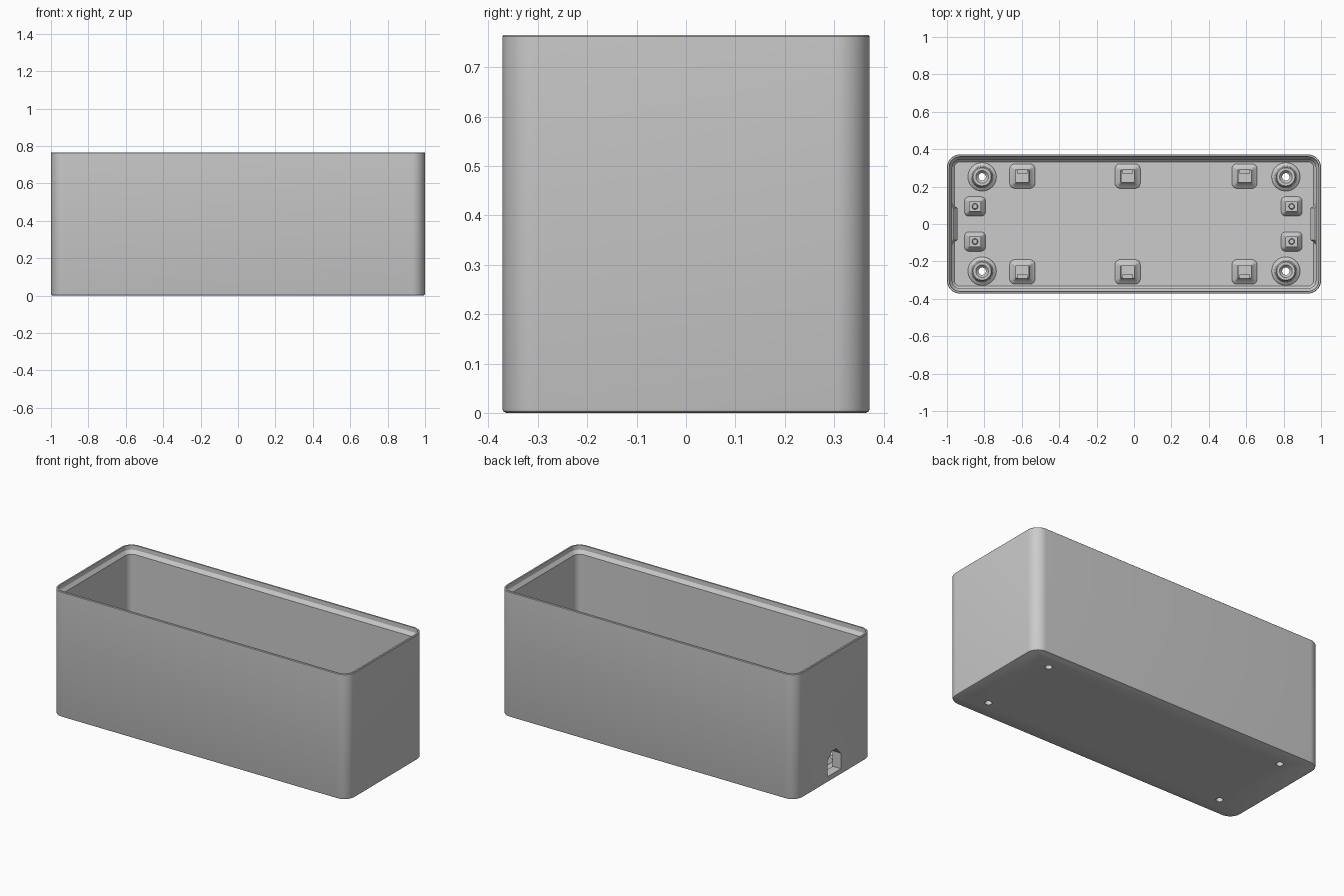
import bpy, bmesh, math
from math import cos, sin, pi

cube = bpy.data.objects.get("Cube")
if cube:
    bpy.data.objects.remove(cube)

grey = bpy.data.materials.new("light_grey")
grey.use_nodes = True
grey.diffuse_color = (0.6, 0.6, 0.6, 1)
grey.node_tree.nodes["Principled BSDF"].inputs["Base Color"].default_value = (0.6, 0.6, 0.6, 1)

HX, HY, H, R = 1.0, 0.372, 0.765, 0.07   # half length, half width, height, corner radius
FLOOR = 0.03


def make(name, bm, loc=(0, 0, 0)):
    bmesh.ops.recalc_face_normals(bm, faces=bm.faces)
    me = bpy.data.meshes.new(name)
    bm.to_mesh(me)
    bm.free()
    me.materials.append(grey)
    ob = bpy.data.objects.new(name, me)
    ob.location = loc
    bpy.context.collection.objects.link(ob)
    return ob


def select(ob):
    bpy.ops.object.select_all(action='DESELECT')
    ob.select_set(True)
    bpy.context.view_layer.objects.active = ob


def smooth(ob):
    select(ob)
    bpy.ops.object.shade_smooth_by_angle(angle=math.radians(30))


def round_rect(hx, hy, r, z, steps):
    pts = []
    for q, (sx, sy) in enumerate([(1, 1), (-1, 1), (-1, -1), (1, -1)]):
        for i in range(steps + 1):
            a = (q + i / steps) * pi / 2
            pts.append((sx * (hx - r) + r * cos(a), sy * (hy - r) + r * sin(a), z))
    return pts


def loft(rings, caps=True):
    bm = bmesh.new()
    loops = [[bm.verts.new(p) for p in ring] for ring in rings]
    for a, b in zip(loops, loops[1:]):
        for i in range(len(a)):
            j = (i + 1) % len(a)
            bm.faces.new((a[i], a[j], b[j], b[i]))
    if caps:
        bm.faces.new(loops[0])
        bm.faces.new(loops[-1])
    return bm


def stacked(hx, hy, r, layers, steps):
    """Rounded rectangle sections given as (inset, z)."""
    return loft([round_rect(hx - d, hy - d, max(r - d, 0.004), z, steps) for d, z in layers])


def lathe(profile, n=32, caps=False):
    return loft([[(r * cos(2 * pi * i / n), r * sin(2 * pi * i / n), z) for i in range(n)]
                 for r, z in profile], caps)


def cut(ob, cutter):
    select(ob)
    mod = ob.modifiers.new("cut", 'BOOLEAN')
    mod.operation, mod.solver, mod.object = 'DIFFERENCE', 'EXACT', cutter
    bpy.ops.object.modifier_apply(modifier=mod.name)


# Open case with a stepped rim
case = make("case_shell", stacked(HX, HY, R, [
    (0.008, 0), (0.002, 0.003), (0, 0.009), (0, H - 0.003), (0.003, H), (0.012, H),
    (0.013, H - 0.027), (0.028, H - 0.048), (0.028, 0.042), (0.04, FLOOR)], 12))

# Thickened wall pads at both ends
pads = []
for side, name in ((-1, "right_end_pad"), (1, "left_end_pad")):
    rings = [[(side * 0.985, -0.12, z), (side * 0.985, 0.12, z),
              (side * x, 0.085, z), (side * x, -0.085, z)]
             for x, z in ((0.945, 0.02), (0.945, 0.21), (0.968, 0.24))]
    pads.append(make(name, loft(rings)))

# Gabled cable port through one end
gable = [(-0.065, 0.035), (0.065, 0.035), (0.065, 0.13), (0.02, 0.175), (-0.02, 0.175), (-0.065, 0.13)]
port = make("port_cutter", loft([[(x, y, z) for y, z in gable] for x in (-1.1, -0.9)]))
for ob in (case, pads[0]):
    cut(ob, port)
bpy.data.objects.remove(port)

# Screw holes and hollow screw posts in the corners
for sx in (-1, 1):
    for sy in (-1, 1):
        loc = (sx * 0.812, sy * 0.252, 0)
        drill = make("drill", lathe([(0.02, -0.1), (0.02, 0.2)], caps=True), loc)
        cut(case, drill)
        bpy.data.objects.remove(drill)
        smooth(make("screw_post", lathe([
            (0.078, FLOOR - 0.005), (0.074, 0.036), (0.06, 0.046), (0.054, 0.06), (0.054, 0.1),
            (0.048, 0.106), (0.034, 0.106), (0.02, 0.09), (0.02, 0.001)]), loc))

# Square standoffs with locating pegs
for x in (-0.85, 0.843):
    for sy in (-1, 1):
        y = sy * 0.094
        smooth(make("standoff", stacked(0.058, 0.054, 0.025, [
            (0, FLOOR - 0.005), (0.004, 0.035), (0.016, 0.045), (0.026, 0.06), (0.026, 0.1)], 5), (x, y, 0)))
        smooth(make("standoff_peg", lathe([(0.016, 0.09), (0.016, 0.115), (0.012, 0.12)], 20, True), (x, y, 0)))

# Slotted clip blocks along both long sides
for x in (-0.597, -0.034, 0.591):
    for sy in (-1, 1):
        loc = (x, sy * 0.256, 0)
        clip = make("clip_block", stacked(0.07, 0.068, 0.03, [
            (0, FLOOR - 0.005), (0.005, 0.036), (0.02, 0.046), (0.033, 0.065), (0.034, 0.11)], 5), loc)
        slot = make("slot_cutter", stacked(0.026, 0.011, 0.002, [(0, 0.06), (0, 0.2)], 2),
                    (x, loc[1] + 0.024 * sy, 0))
        cut(clip, slot)
        bpy.data.objects.remove(slot)
        smooth(clip)

for ob in [case] + pads:
    smooth(ob)
